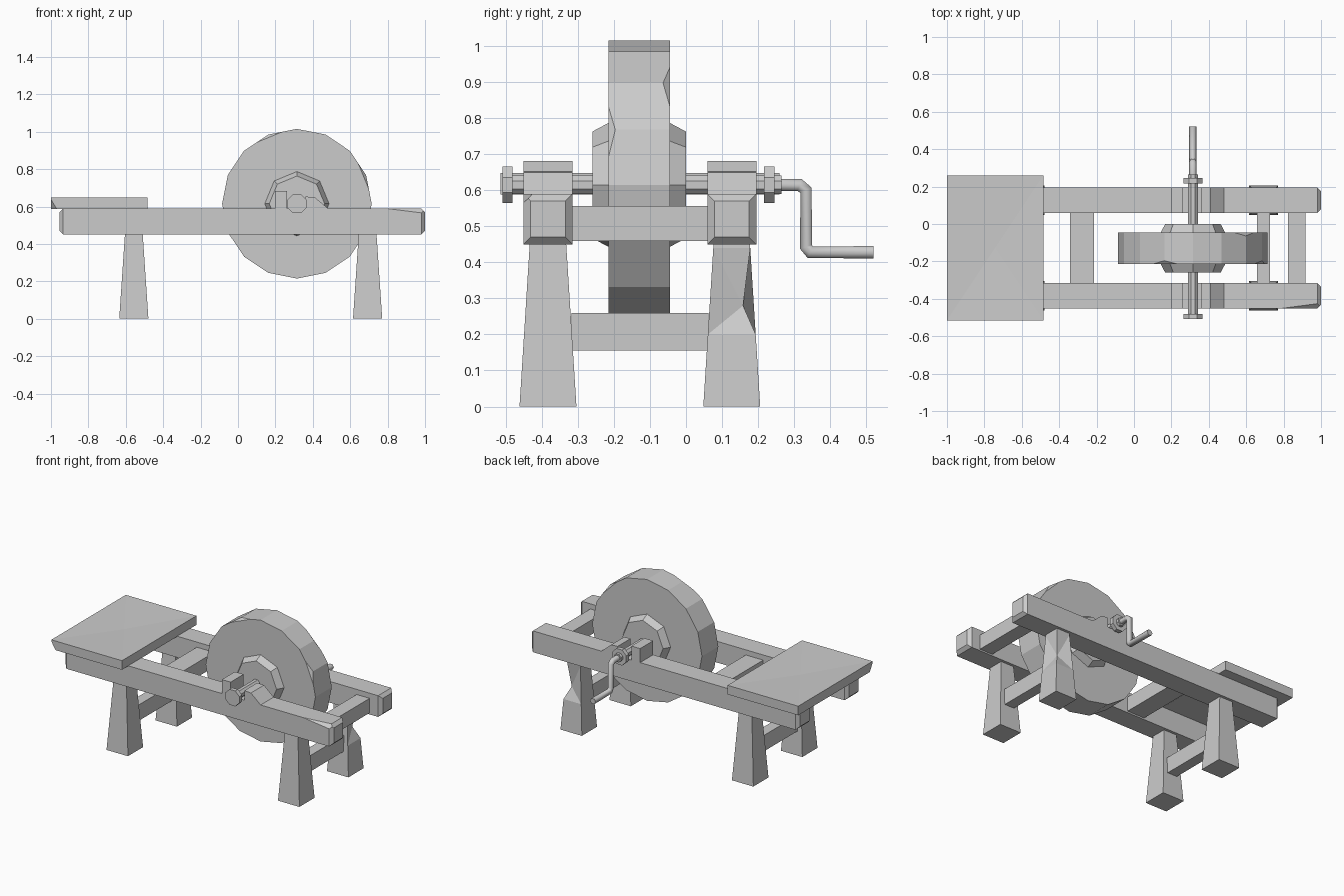
import bpy, bmesh, math
from mathutils import Vector

cube = bpy.data.objects.get("Cube")
if cube:
    bpy.data.objects.remove(cube, do_unlink=True)

grey = bpy.data.materials.new("plain_grey")
grey.use_nodes = True
grey.diffuse_color = (0.6, 0.6, 0.6, 1)
grey.node_tree.nodes["Principled BSDF"].inputs["Base Color"].default_value = (0.6, 0.6, 0.6, 1)

MID_Y = -0.128            # centre line of the frame
BEAM_Y = 0.255            # beams and legs sit this far either side of it
AXLE_X, AXLE_Z = 0.315, 0.615


def finish(name, bm):
    bmesh.ops.recalc_face_normals(bm, faces=bm.faces)
    mesh = bpy.data.meshes.new(name)
    bm.to_mesh(mesh)
    bm.free()
    mesh.materials.append(grey)
    obj = bpy.data.objects.new(name, mesh)
    bpy.context.collection.objects.link(obj)
    return obj


def prism(bottom, top):
    """Closed solid between two matching rings of points."""
    bm = bmesh.new()
    a = [bm.verts.new(p) for p in bottom]
    b = [bm.verts.new(p) for p in top]
    bm.faces.new(a[::-1])
    bm.faces.new(b)
    for i in range(len(a)):
        j = (i + 1) % len(a)
        bm.faces.new((a[i], a[j], b[j], b[i]))
    return bm


def rect(x, y, z, hx, hy):
    return [(x + sx * hx, y + sy * hy, z) for sx, sy in ((-1, -1), (1, -1), (1, 1), (-1, 1))]


def box(x0, x1, y0, y1, z0, z1):
    x, y, hx, hy = (x0 + x1) / 2, (y0 + y1) / 2, (x1 - x0) / 2, (y1 - y0) / 2
    return prism(rect(x, y, z0, hx, hy), rect(x, y, z1, hx, hy))


def chip(bm, point, normal):
    """Slice a corner off a convex solid."""
    geom = bm.verts[:] + bm.edges[:] + bm.faces[:]
    cut = bmesh.ops.bisect_plane(bm, geom=geom, plane_co=point, plane_no=normal, clear_outer=True)
    edges = [e for e in cut["geom_cut"] if isinstance(e, bmesh.types.BMEdge)]
    bmesh.ops.holes_fill(bm, edges=edges, sides=0)


def turned(profile, sides, turn=0.0):
    """Solid turned around the axle from (y, radius) pairs."""
    bm = bmesh.new()
    rings = []
    for y, r in profile:
        angles = [2 * math.pi * (i + turn) / sides for i in range(sides)]
        rings.append([bm.verts.new((AXLE_X + r * math.cos(a), y, AXLE_Z + r * math.sin(a)))
                      for a in angles])
    bm.faces.new(rings[0])
    bm.faces.new(rings[-1][::-1])
    for a, b in zip(rings, rings[1:]):
        for i in range(sides):
            j = (i + 1) % sides
            bm.faces.new((a[i], a[j], b[j], b[i]))
    return bm


# Grinding wheel with nicked rim corners
wheel = turned([(-0.215, 0.4), (-0.045, 0.4)], 16)
for degrees, side in ((22.5, -1), (112.5, -1), (45, 1)):
    a = math.radians(degrees)
    rim = Vector((AXLE_X + 0.385 * math.cos(a), -0.13 + side * 0.085, AXLE_Z + 0.385 * math.sin(a)))
    chip(wheel, rim, (math.cos(a), side * 0.8, math.sin(a)))
finish("grinding_wheel", wheel)

# Hub, axle and end collars
finish("hub", turned([(-0.26, 0.148), (-0.215, 0.172), (-0.045, 0.172), (0.0, 0.148)], 8))
finish("axle", turned([(-0.505, 0.028), (0.265, 0.028)], 8, 0.5))
for name, y in (("front_collar", -0.495), ("back_collar", 0.231)):
    finish(name, turned([(y - 0.014, 0.055), (y + 0.014, 0.055)], 8, 0.5))

# Crank handle
curve = bpy.data.curves.new("crank_handle", "CURVE")
curve.dimensions = "3D"
curve.bevel_depth = 0.02
curve.bevel_resolution = 1
curve.use_fill_caps = True
path = [(0.24, 0.615), (0.315, 0.615), (0.333, 0.6), (0.333, 0.443), (0.345, 0.428), (0.52, 0.428)]
spline = curve.splines.new("POLY")
spline.points.add(len(path) - 1)
for p, (y, z) in zip(spline.points, path):
    p.co = (AXLE_X, y, z, 1)
curve.materials.append(grey)
crank = bpy.data.objects.new("crank_handle", curve)
bpy.context.collection.objects.link(crank)

for side, label in ((-1, "front"), (1, "back")):
    y = MID_Y + side * BEAM_Y
    y0, y1 = y - 0.068, y + 0.068

    # Long beam with chamfered ends
    beam = box(-0.955, 1.0, y0, y1, 0.45, 0.59)
    ends = [e for e in beam.edges if abs(e.verts[0].co.x - e.verts[1].co.x) < 0.01]
    bmesh.ops.bevel(beam, geom=ends, offset=0.02, segments=1, affect="EDGES")
    if side < 0:
        p, q, r = Vector((0.79, y0, 0.59)), Vector((0.98, y0 + 0.025, 0.59)), Vector((0.99, y0, 0.565))
        n = (q - p).cross(r - p)
        chip(beam, p, n if n.z > 0 else -n)
    finish(label + "_beam", beam)

    # Bearing block and wedge holding the axle
    finish(label + "_bearing_block", box(0.198, 0.262, y0, y1, 0.585, 0.682))
    outline = [(0.362, 0.585), (0.362, 0.653), (0.41, 0.65), (0.483, 0.588), (0.483, 0.585)]
    finish(label + "_bearing_wedge",
           prism([(x, y0, z) for x, z in outline], [(x, y1, z) for x, z in outline]))

    # Tapered legs, one with a gouged corner
    for x, end in ((-0.557, "right"), (0.693, "left")):
        leg = prism(rect(x, y, 0, 0.078, 0.079), rect(x, y, 0.46, 0.047, 0.05))
        if side > 0 and x > 0:
            for z in (0.2, 0.28, 0.44):
                bmesh.ops.bisect_plane(leg, geom=leg.verts[:] + leg.edges[:] + leg.faces[:],
                                       plane_co=(0, 0, z), plane_no=(0, 0, 1))
            for v in leg.verts:
                if abs(v.co.z - 0.28) < 0.01 and v.co.x > x and v.co.y > y:
                    v.co -= Vector((0.03, 0.03, 0))
            bmesh.ops.triangulate(leg, faces=leg.faces[:])
        finish(f"{label}_{end}_leg", leg)

# Cross pieces between the beams and between the legs
for name, x0, x1, z0, z1 in (("middle_crosspiece", -0.342, -0.215, 0.46, 0.556),
                             ("end_crosspiece", 0.823, 0.918, 0.46, 0.556),
                             ("right_stretcher", -0.592, -0.522, 0.155, 0.26),
                             ("left_stretcher", 0.658, 0.728, 0.155, 0.26)):
    finish(name, box(x0, x1, MID_Y - 0.19, MID_Y + 0.19, z0, z1))

# Seat board, slightly dished, with worn corners
seat = box(-1.0, -0.485, -0.515, 0.26, 0.588, 0.648)
chip(seat, (-0.97, -0.515, 0.588), (-1, -1, -0.6))
top = max(seat.faces, key=lambda f: f.calc_center_median().z)
middle = bmesh.ops.poke(seat, faces=[top])["verts"][0]
middle.co.z -= 0.01
finish("seat_board", seat)
